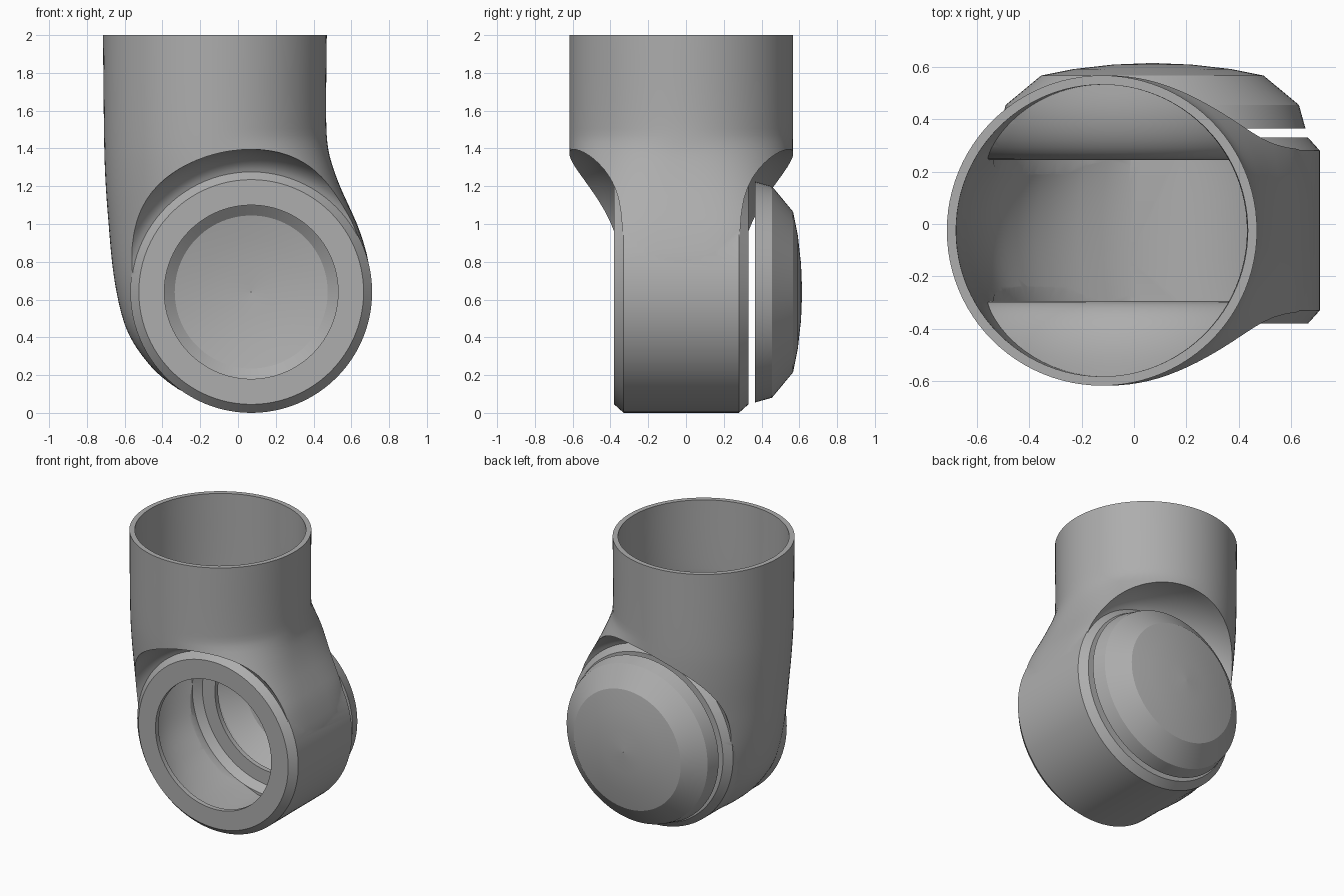
import bpy, bmesh, math
from mathutils import Matrix

cube = bpy.data.objects.get("Cube")
if cube:
    bpy.data.objects.remove(cube, do_unlink=True)

grey = bpy.data.materials.new("mid grey")
grey.use_nodes = True
colour = (0.42, 0.42, 0.42, 1)
grey.diffuse_color = colour
grey.node_tree.nodes["Principled BSDF"].inputs["Base Color"].default_value = colour

CX, CZ = 0.07, 0.64      # drum axis, running along y
MID = -0.025             # plane of symmetry of the housing in y
TOP, WALL = 2.0, 0.035


def make_object(name, rings, close_profile=False):
    """Skin a list of equal-length rings, capping the ends."""
    bm = bmesh.new()
    rows = [[bm.verts.new(p) for p in ring] for ring in rings]
    n = len(rows[0])
    pairs = list(zip(rows, rows[1:]))
    if close_profile:
        pairs.append((rows[-1], rows[0]))
    for a, b in pairs:
        for i in range(n):
            j = (i + 1) % n
            bm.faces.new((a[i], a[j], b[j], b[i]))
    if not close_profile:
        bm.faces.new(rows[0])
        bm.faces.new(rows[-1])
    bmesh.ops.recalc_face_normals(bm, faces=bm.faces)
    mesh = bpy.data.meshes.new(name)
    bm.to_mesh(mesh)
    bm.free()
    mesh.materials.append(grey)
    obj = bpy.data.objects.new(name, mesh)
    bpy.context.collection.objects.link(obj)
    return obj


def lathe(name, profile, close_profile=False, steps=96):
    """Revolve (radius, y) points about the drum axis."""
    angles = [math.tau * i / steps for i in range(steps)]
    rings = [[(CX + r * math.cos(a), y, CZ + r * math.sin(a)) for a in angles]
             for r, y in profile]
    return make_object(name, rings, close_profile)


def boolean(target, tool, operation):
    mod = target.modifiers.new(operation.title(), "BOOLEAN")
    mod.object, mod.operation, mod.solver = tool, operation, "EXACT"
    bpy.ops.object.select_all(action="DESELECT")
    bpy.context.view_layer.objects.active = target
    target.select_set(True)
    bpy.ops.object.modifier_apply(modifier=mod.name)
    bpy.data.objects.remove(tool, do_unlink=True)


def curve_at(points, z):
    """Smooth value through (z, x) points."""
    k = 0
    while k < len(points) - 2 and z > points[k + 1][0]:
        k += 1
    (z0, x0), (z1, x1) = points[k], points[k + 1]

    def slope(i):
        a, b = points[max(i - 1, 0)], points[min(i + 1, len(points) - 1)]
        return (b[1] - a[1]) / (b[0] - a[0])
    h = z1 - z0
    t = (z - z0) / h
    return ((2 * t**3 - 3 * t**2 + 1) * x0 + (t**3 - 2 * t**2 + t) * h * slope(k)
            + (3 * t**2 - 2 * t**3) * x1 + (t**3 - t**2) * h * slope(k + 1))


# Side outlines of the elbow as (height, x)
LEFT = [(0.02, -0.06), (0.1, -0.27), (0.2, -0.415), (0.3, -0.505), (0.4, -0.57),
        (0.5, -0.61), (0.65, -0.645), (0.8, -0.667), (1, -0.685), (1.2, -0.7),
        (1.4, -0.708), (TOP, -0.715)]
RIGHT = [(0.64, 0.705), (0.8, 0.69), (0.9, 0.665), (1, 0.63), (1.1, 0.585),
         (1.2, 0.54), (1.3, 0.503), (1.4, 0.477), (1.55, 0.467), (TOP, 0.47)]


def elbow_solid(name, t, top):
    """Tube flowing into the drum, shrunk inward by t."""
    rings, count, low = [], 56, 0.02
    for k in range(count + 1):
        z = low + (TOP - low) * k / count
        xl = curve_at(LEFT, z)
        if z < CZ:
            xr = CX + math.sqrt(0.635**2 - min(CZ - z, 0.63)**2)
        else:
            xr = curve_at(RIGHT, z)
        xl, xr = xl + t, xr - t
        mid, half = (xl + xr) / 2, (xr - xl) / 2
        # the drum side becomes squarer lower down
        power = 2 + 1.5 * min(max((1.45 - z) / 0.45, 0), 1)
        ring = []
        for i in range(96):
            c, s = math.cos(math.tau * i / 96), math.sin(math.tau * i / 96)
            e = 2 / power if c > 0 else 1
            ring.append((mid + half * math.copysign(abs(c)**e, c),
                         MID + (0.5925 - t) * math.copysign(abs(s)**e, s),
                         z if k < count else top))
        if half > t:
            rings.append(ring)
    obj = make_object(name, rings)
    # scooped recess on the front and back
    for side in (-1, 1):
        scoop = [(0.001, MID + side * (0.305 - t)), (0.61 + t, MID + side * (0.305 - t))]
        for k in range(1, 11):
            a = math.pi / 2 * k / 10
            scoop.append((0.61 + t + 0.145 * math.sin(a),
                          MID + side * (0.305 - t + 0.25 * (1 - math.cos(a)))))
        scoop += [(0.755 + t, MID + side * 0.9), (0.001, MID + side * 0.9)]
        boolean(obj, lathe("scoop_cutter", scoop), "DIFFERENCE")
    # chamfered drum
    r, w = 0.64 - t, 0.355 - t
    drum = lathe("drum", [(r - 0.045, MID - w), (r, MID - w + 0.05),
                          (r, MID + w - 0.05), (r - 0.045, MID + w)])
    boolean(obj, drum, "UNION")
    return obj


# Hollow elbow housing with round openings at front and back
housing = elbow_solid("elbow_housing", 0, TOP)
boolean(housing, elbow_solid("cavity", WALL, TOP + 0.1), "DIFFERENCE")
boolean(housing, lathe("bore_cutter", [(0.46, -0.5), (0.46, 0.45)]), "DIFFERENCE")

# Domed back cover, a thin shell standing off the drum
outer = [(0.585, 0.365), (0.56, 0.455), (0.425, 0.567), (0.3, 0.592),
         (0.15, 0.609), (0.002, 0.615)]
inner = [(max(r - 0.02, 0.002), y - 0.02) for r, y in outer[:0:-1]]
cover = lathe("back_cover", outer + inner + [(0.565, 0.365)], True)

for obj in (housing, cover):
    bpy.ops.object.select_all(action="DESELECT")
    bpy.context.view_layer.objects.active = obj
    obj.select_set(True)
    bpy.ops.object.shade_smooth_by_angle(angle=math.radians(25))
